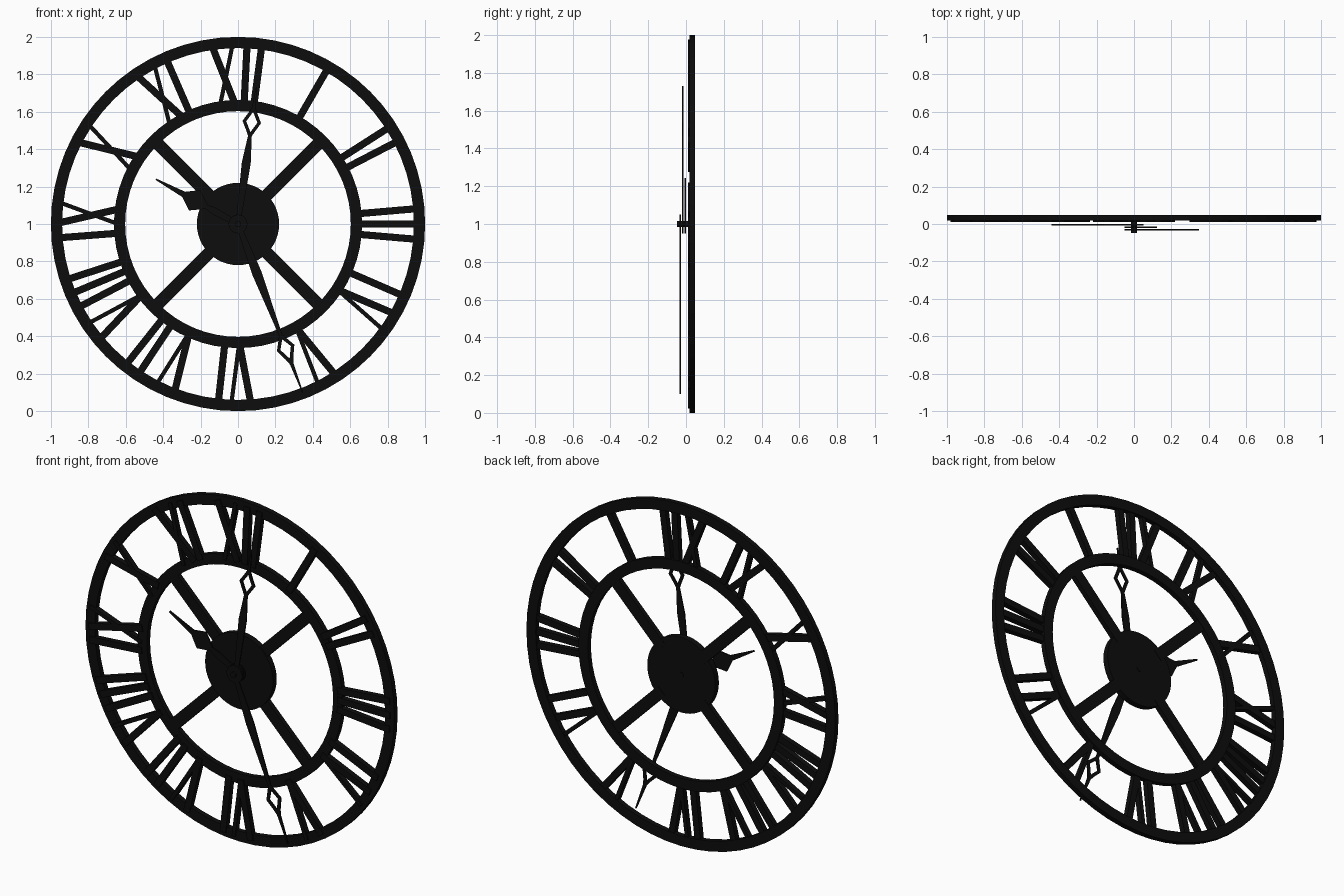
import bpy, bmesh
from math import sin, cos, pi, radians, hypot

if "Cube" in bpy.data.objects:
    bpy.data.objects.remove(bpy.data.objects["Cube"])

mat = bpy.data.materials.new("black_metal")
mat.diffuse_color = (0.004, 0.004, 0.004, 1)
mat.use_nodes = True
mat.node_tree.nodes["Principled BSDF"].inputs["Base Color"].default_value = mat.diffuse_color


def polar(r, deg):
    """Clock-face point: degrees clockwise from the top, around (0, 1)."""
    a = radians(deg)
    return r * sin(a), 1 + r * cos(a)


def slab(name, polys, y0, y1):
    """Extrude flat x/z polygons from y0 (front) to y1 (back)."""
    bm = bmesh.new()
    for p in polys:
        bm.faces.new([bm.verts.new((x, y0, z)) for x, z in p])
    bmesh.ops.remove_doubles(bm, verts=bm.verts[:], dist=1e-5)
    ext = bmesh.ops.extrude_face_region(bm, geom=bm.faces[:], use_keep_orig=True)
    for v in ext["geom"]:
        if isinstance(v, bmesh.types.BMVert):
            v.co.y = y1
    bmesh.ops.recalc_face_normals(bm, faces=bm.faces[:])
    me = bpy.data.meshes.new(name)
    bm.to_mesh(me)
    bm.free()
    me.materials.append(mat)
    ob = bpy.data.objects.new(name, me)
    bpy.context.collection.objects.link(ob)
    return ob


def ring(r0, r1, n=64):
    s = 360 / n
    return [[polar(r0, i * s), polar(r1, i * s), polar(r1, (i + 1) * s), polar(r0, (i + 1) * s)]
            for i in range(n)]


def disc(r, n=48):
    return [polar(r, i * 360 / n) for i in range(n)]


def bar(a, b, w):
    dx, dz = b[0] - a[0], b[1] - a[1]
    k = w / 2 / hypot(dx, dz)
    nx, nz = -dz * k, dx * k
    return [(a[0] + nx, a[1] + nz), (b[0] + nx, b[1] + nz),
            (b[0] - nx, b[1] - nz), (a[0] - nx, a[1] - nz)]


# Frame: two rings, four spokes, centre plate, axle
slab("outer_ring", ring(0.94, 1.0), 0.018, 0.048)
slab("inner_ring", ring(0.603, 0.663), 0.018, 0.048)
for i in range(4):
    a = 45 + 90 * i
    slab("spoke", [bar(polar(0.18, a), polar(0.62, a), 0.066)], 0.018, 0.046)
slab("centre_plate", [disc(0.22)], 0.01, 0.044)
slab("axle", [disc(0.016, 16)], -0.048, 0.048)

# Hour marks: single, wedge and crossed bars placed by clock angle
R0, R1, THICK, THIN = 0.635, 0.975, 0.038, 0.022


def mark(kind, c):
    if kind == "single":
        pairs = [(c, c, THICK)]
    elif kind == "wedge":
        pairs = [(c + 0.4, c - 3.2, THICK), (c + 0.4, c + 3.2, THIN)]
    else:
        pairs = [(c + 3.8, c - 3.5, THICK), (c - 3.8, c + 3.5, THIN)]
    return [bar(polar(R0, i), polar(R1, o), w) for i, o, w in pairs]


layout = {
    "single": [30, 57.4, 62.6, 85.1, 90, 94.9, 113.5, 186.3, 213.5, 218.5,
               242.4, 247.3, 252, 265.6, 336.5, 2.9, 7.6],
    "wedge": [123, 150.3, 179, 203.8, 233.3],
    "cross": [273.6, 300.4, 329, 355],
}
for kind, angles in layout.items():
    for c in angles:
        slab("hour_mark_" + kind, mark(kind, c), 0.01, 0.042)


# Hands: stations of (distance, outer half width, hole half width), mirrored
def hand(name, deg, y, stations):
    a = radians(deg)

    def pt(r, t):
        return r * sin(a) + t * cos(a), 1 + r * cos(a) - t * sin(a)

    polys = []
    for (r0, w0, h0), (r1, w1, h1) in zip(stations, stations[1:]):
        for s in (1, -1):
            polys.append([pt(r0, s * h0), pt(r0, s * w0), pt(r1, s * w1), pt(r1, s * h1)])
    slab(name, polys, y - 0.004, y + 0.004)
    slab(name + "_hub", [disc(0.05, 24)], y - 0.004, y + 0.004)


hand("hour_hand", 298.6, -0.004,
     [(0, .014, 0), (.14, .02, 0), (.19, .012, 0), (.265, .062, 0), (.33, .016, 0), (.5, .004, 0)])
hand("minute_hand", 7.7, -0.018,
     [(0, .012, 0), (.33, .024, 0), (.475, .01, 0), (.495, .02, 0), (.55, .05, .03),
      (.605, .02, 0), (.63, .009, 0), (.737, .003, 0)])
hand("second_hand", 159, -0.031,
     [(0, .012, 0), (.28, .026, 0), (.635, .009, 0), (.66, .022, 0), (.71, .05, .03),
      (.77, .021, 0), (.8, .01, 0), (.964, .003, 0)])
